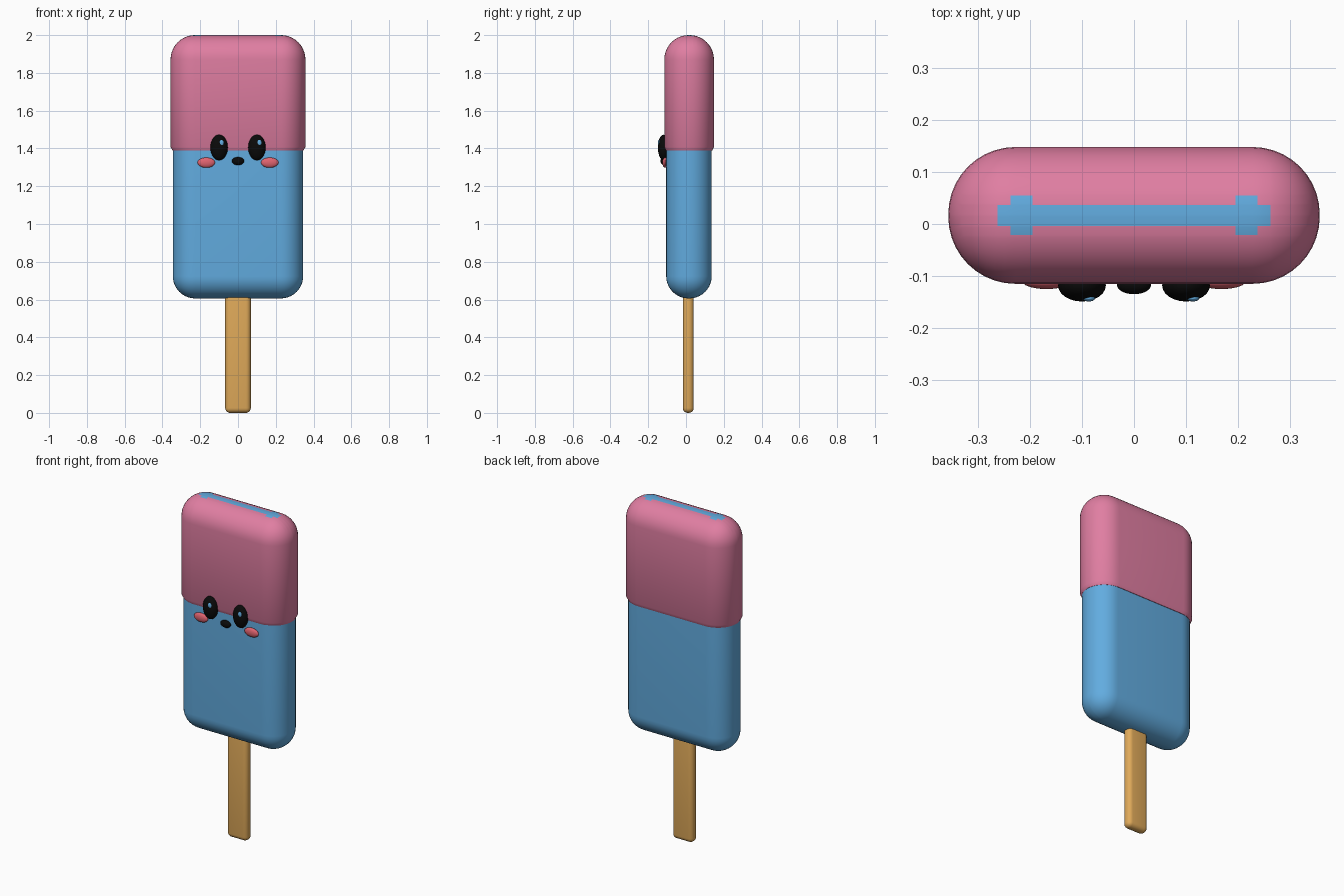
import bpy, bmesh
from mathutils import Vector

cube = bpy.data.objects.get("Cube")
if cube:
    bpy.data.objects.remove(cube, do_unlink=True)


def material(name, r, g, b):
    m = bpy.data.materials.new(name)
    m.use_nodes = True
    m.diffuse_color = (r, g, b, 1)
    bsdf = next(n for n in m.node_tree.nodes if n.type == 'BSDF_PRINCIPLED')
    bsdf.inputs["Base Color"].default_value = (r, g, b, 1)
    bsdf.inputs["Roughness"].default_value = 0.6
    return m


PINK = material("pink glaze", 0.745, 0.209, 0.361)
BLUE = material("blue ice", 0.122, 0.413, 0.745)
WOOD = material("wood", 0.745, 0.402, 0.102)
BLACK = material("black", 0.003, 0.003, 0.003)
CORAL = material("coral blush", 0.753, 0.127, 0.162)


def finish(name, bm, *mats):
    mesh = bpy.data.meshes.new(name)
    bmesh.ops.recalc_face_normals(bm, faces=bm.faces)
    bm.to_mesh(mesh)
    bm.free()
    ob = bpy.data.objects.new(name, mesh)
    bpy.context.collection.objects.link(ob)
    for m in mats:
        mesh.materials.append(m)
    bpy.ops.object.select_all(action='DESELECT')
    ob.select_set(True)
    bpy.context.view_layer.objects.active = ob
    bpy.ops.object.shade_smooth_by_angle()
    return ob


def rounded_box(half_x, y0, y1, z0, z1, radius, segments):
    bm = bmesh.new()
    bmesh.ops.create_cube(bm, size=1)
    size = Vector((2 * half_x, y1 - y0, z1 - z0))
    bmesh.ops.scale(bm, vec=size, verts=bm.verts)
    bmesh.ops.translate(bm, vec=(0, (y0 + y1) / 2, (z0 + z1) / 2), verts=bm.verts)
    bmesh.ops.bevel(bm, geom=bm.edges[:], offset=radius, segments=segments,
                    profile=0.5, affect='EDGES')
    return bm


def cut(bm, co, normal, above=-1, clear=False):
    faces = [f for f in bm.faces if f.calc_center_median().z > above]
    edges = {e for f in faces for e in f.edges}
    verts = {v for f in faces for v in f.verts}
    bmesh.ops.bisect_plane(bm, geom=faces + list(edges) + list(verts), dist=1e-5,
                           plane_co=co, plane_no=normal, clear_inner=clear)


def ellipsoid(name, mat, centre, radii):
    bm = bmesh.new()
    bmesh.ops.create_uvsphere(bm, u_segments=24, v_segments=14, radius=1)
    bmesh.ops.scale(bm, vec=radii, verts=bm.verts)
    bmesh.ops.translate(bm, vec=centre, verts=bm.verts)
    finish(name, bm, mat)


# Stick and ice body
finish("stick", rounded_box(0.068, -0.017, 0.041, 0, 0.7, 0.026, 5), WOOD)
finish("ice_body", rounded_box(0.345, -0.105, 0.136, 0.606, 1.97, 0.118, 10), BLUE)

# Glaze cap: upper part of a larger rounded box with a softened lower rim
mid_y, rim = 0.0165, 1.388
bm = rounded_box(0.357, -0.115, 0.148, 1.0, 2.0, 0.129, 10)
cut(bm, (0, 0, rim), (0, 0, 1), clear=True)
cut(bm, (0, 0, rim + 0.02), (0, 0, 1))
for v in bm.verts:
    if v.co.z < rim + 0.001:
        v.co.x *= 0.97
        v.co.y = mid_y + (v.co.y - mid_y) * 0.93
bmesh.ops.holes_fill(bm, edges=[e for e in bm.edges if e.is_boundary])

# Exposed blue strip on the cap's top, widened near both ends
narrow, wide = 0.02, 0.038
block_in, block_out, strip_end = 0.195, 0.237, 0.262
for side in (-1, 1):
    for x in (block_in, block_out, strip_end):
        cut(bm, (side * x, 0, 0), (1, 0, 0), above=1.95)
    for w in (narrow, wide):
        cut(bm, (0, mid_y + side * w, 0), (0, 1, 0), above=1.95)
for f in bm.faces:
    c = f.calc_center_median()
    x, y = abs(c.x), abs(c.y - mid_y)
    limit = wide if block_in < x < block_out else narrow
    if c.z > 1.95 and x < strip_end and y < limit:
        f.material_index = 1
finish("glaze_cap", bm, PINK, BLUE)

# Face
for side, label in ((1, "left"), (-1, "right")):
    ellipsoid(label + "_eye", BLACK, (side * 0.1, -0.118, 1.405), (0.046, 0.031, 0.068))
    ellipsoid(label + "_eye_glint", BLUE, (side * 0.1 + 0.013, -0.143, 1.43),
              (0.012, 0.006, 0.016))
    ellipsoid(label + "_cheek", CORAL, (side * 0.168, -0.111, 1.325), (0.046, 0.014, 0.027))
ellipsoid("mouth", BLACK, (0, -0.117, 1.333), (0.033, 0.018, 0.021))
